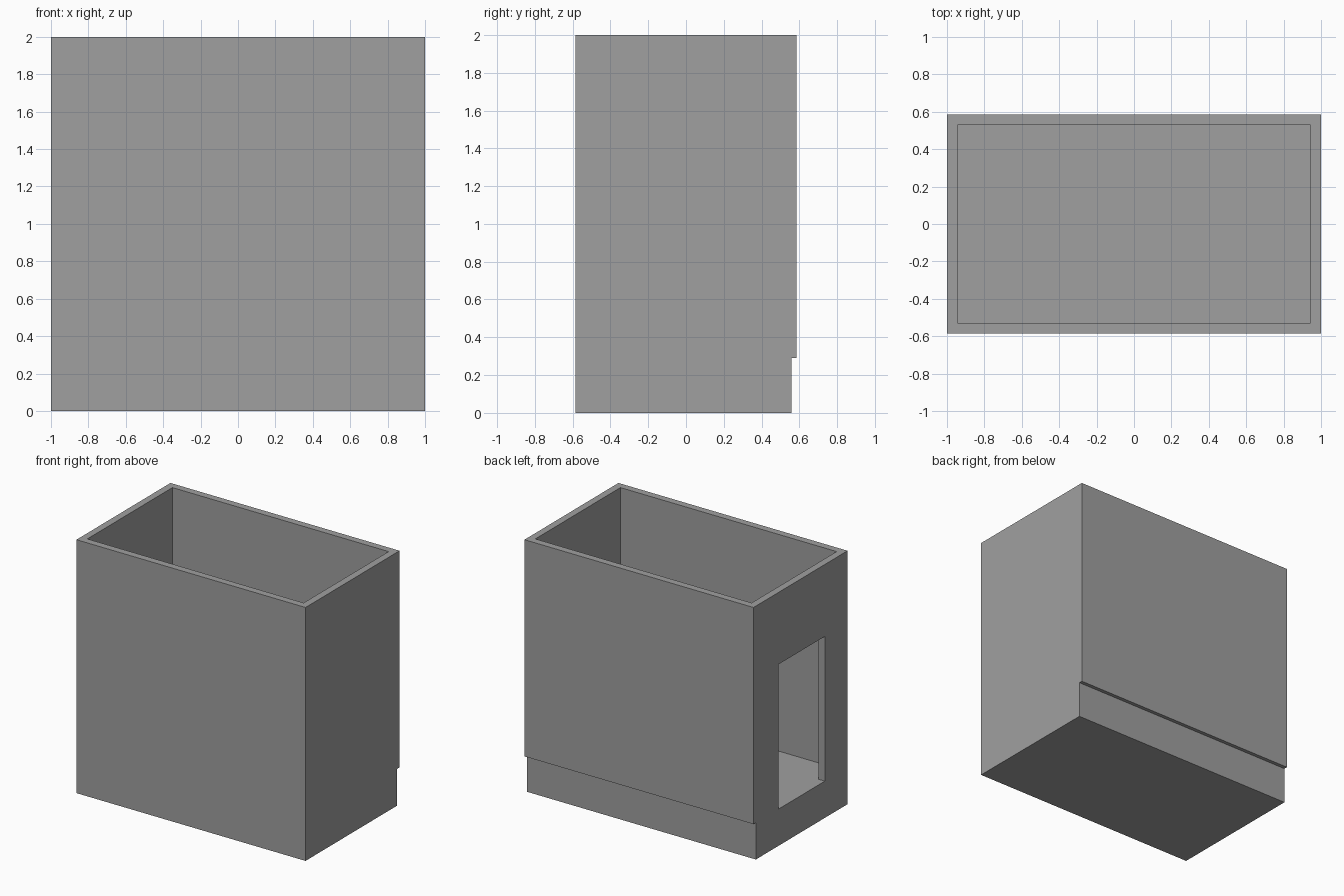
import bpy, bmesh

if "Cube" in bpy.data.objects:
    bpy.data.objects.remove(bpy.data.objects["Cube"])

grey = bpy.data.materials.new("mid grey")
grey.diffuse_color = (0.35, 0.35, 0.35, 1)
grey.use_nodes = True
grey.node_tree.nodes["Principled BSDF"].inputs["Base Color"].default_value = grey.diffuse_color

W, D, H = 1.0, 0.586, 2.0      # half width, half depth, height
T, FLOOR = 0.056, 0.29         # wall thickness, floor level


def box(bm, x0, x1, y0, y1, z0, z1):
    verts = bmesh.ops.create_cube(bm, size=1)["verts"]
    for v in verts:
        v.co = (x1 if v.co.x > 0 else x0,
                y1 if v.co.y > 0 else y0,
                z1 if v.co.z > 0 else z0)


def make(name, bm):
    mesh = bpy.data.meshes.new(name)
    bm.to_mesh(mesh)
    bm.free()
    mesh.materials.append(grey)
    obj = bpy.data.objects.new(name, mesh)
    bpy.context.collection.objects.link(obj)
    return obj


def cut(target, name, *dims):
    bm = bmesh.new()
    box(bm, *dims)
    cutter = make(name, bm)
    cutter.hide_render = True
    mod = target.modifiers.new(name, "BOOLEAN")
    mod.operation = "DIFFERENCE"
    mod.solver = "EXACT"
    mod.object = cutter
    bpy.context.view_layer.update()
    dg = bpy.context.evaluated_depsgraph_get()
    result = bpy.data.meshes.new_from_object(target.evaluated_get(dg))
    target.modifiers.clear()
    target.data = result
    bpy.data.objects.remove(cutter)


# plinth, set back a little at the rear; its top is the inner floor
bm = bmesh.new()
box(bm, -W, W, -D, 0.557, 0, FLOOR)
make("plinth", bm)

# four walls, open at the top
bm = bmesh.new()
box(bm, -W, W, -D, D, FLOOR, H)
walls = make("walls", bm)
cut(walls, "inside_cutter", -W + T, W - T, -D + T, D - T, FLOOR - 0.2, H + 0.2)

# doorway in the left wall, flush with the floor
cut(walls, "doorway_cutter", -W - 0.2, -W + T + 0.1, -0.303, 0.272, FLOOR - 0.2, 1.432)
